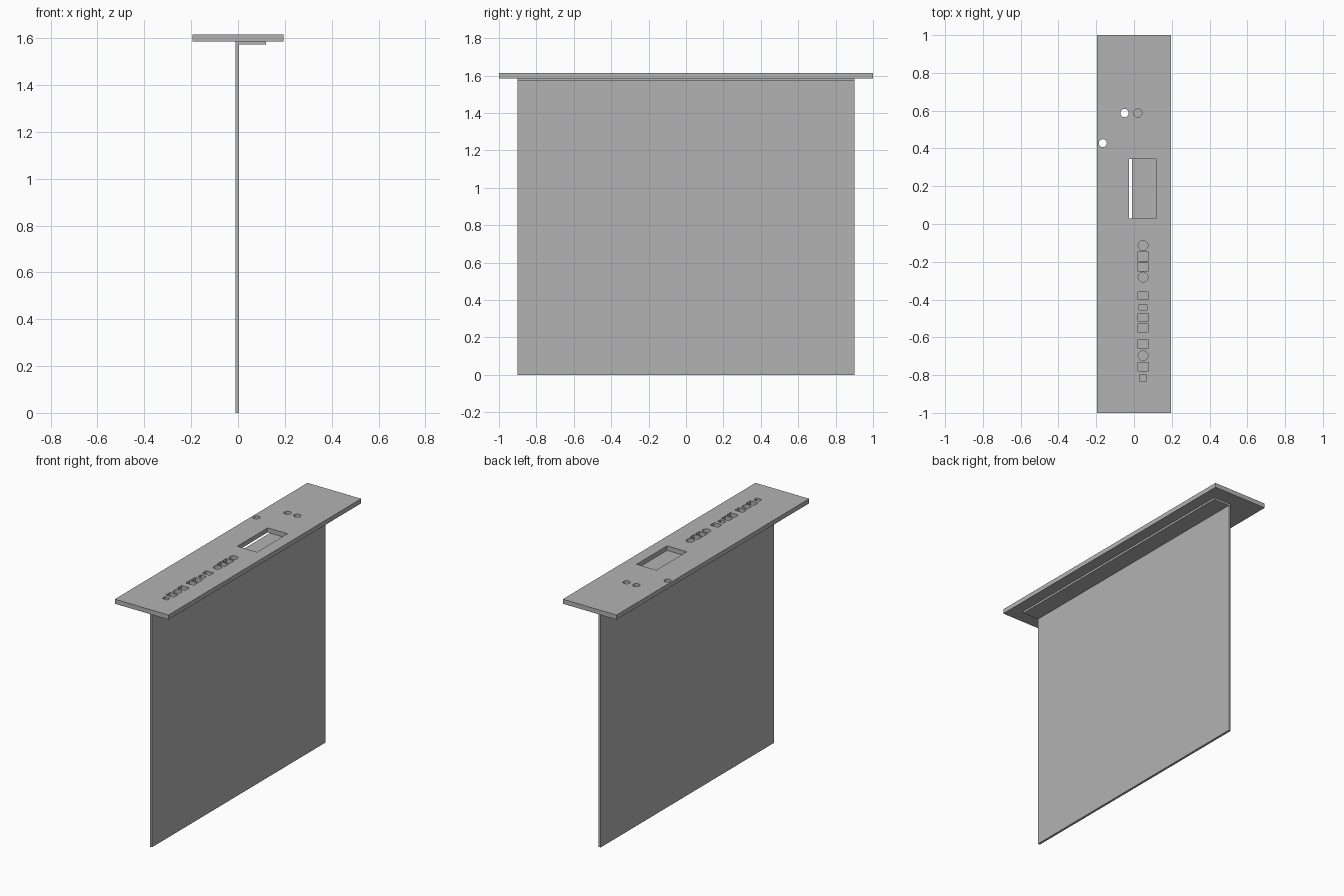
import bpy
import math

cube = bpy.data.objects.get("Cube")
if cube:
    bpy.data.objects.remove(cube, do_unlink=True)

grey = bpy.data.materials.new("plain_grey")
grey.use_nodes = True
colour = (0.45, 0.45, 0.45, 1)
grey.diffuse_color = colour
grey.node_tree.nodes["Principled BSDF"].inputs["Base Color"].default_value = colour


def rect(x, y, w, h):
    return [(x + sx * w / 2, y + sy * h / 2)
            for sx, sy in ((-1, -1), (1, -1), (1, 1), (-1, 1))]


def circle(x, y, r, sides=24):
    return [(x + r * math.cos(math.tau * i / sides),
             y + r * math.sin(math.tau * i / sides)) for i in range(sides)]


def extruded(name, outlines, thickness):
    """Fill closed outlines (inner ones become holes) and give them thickness."""
    curve = bpy.data.curves.new(name, "CURVE")
    curve.dimensions = "2D"
    curve.fill_mode = "BOTH"
    curve.extrude = thickness / 2
    for points in outlines:
        spline = curve.splines.new("POLY")
        spline.points.add(len(points) - 1)
        for point, (x, y) in zip(spline.points, points):
            point.co = (x, y, 0, 1)
        spline.use_cyclic_u = True
    temp = bpy.data.objects.new(name + "_outline", curve)
    bpy.context.collection.objects.link(temp)
    bpy.context.view_layer.update()
    graph = bpy.context.evaluated_depsgraph_get()
    mesh = bpy.data.meshes.new_from_object(temp.evaluated_get(graph))
    bpy.data.objects.remove(temp, do_unlink=True)
    mesh.name = name
    mesh.materials.clear()
    mesh.materials.append(grey)
    for poly in mesh.polygons:
        poly.use_smooth = False
    obj = bpy.data.objects.new(name, mesh)
    bpy.context.collection.objects.link(obj)
    return obj


TOP, PLATE = 1.615, 0.03
UNDER = TOP - PLATE

# Top plate: window, three screw holes and a row of connector openings
holes = [rect(0.046, 0.187, 0.143, 0.316),
         circle(-0.05, 0.587, 0.022), circle(0.02, 0.587, 0.022),
         circle(-0.165, 0.428, 0.021)]
ROW_X = 0.048
for y in (-0.114, -0.281, -0.697):
    holes.append(circle(ROW_X, y, 0.026))
for y, w, h in ((-0.172, 0.058, 0.046), (-0.227, 0.058, 0.042),
                (-0.38, 0.055, 0.042), (-0.44, 0.042, 0.03),
                (-0.495, 0.055, 0.045), (-0.55, 0.058, 0.042),
                (-0.637, 0.058, 0.044), (-0.755, 0.056, 0.044),
                (-0.815, 0.038, 0.03)):
    holes.append(rect(ROW_X, y, w, h))
plate = extruded("top_plate", [rect(0, 0, 0.39, 2)] + holes, PLATE)
plate.location.z = TOP - PLATE / 2

# Hanging panel folded into a narrow shelf under the plate
left, right, lip, drop = -0.01, 0.005, 0.12, 0.013
profile = [(left, 0), (right, 0), (right, UNDER - drop),
           (lip, UNDER - drop), (lip, UNDER), (left, UNDER)]
panel = extruded("folded_panel", [profile], 1.8)
panel.rotation_euler.x = math.pi / 2
